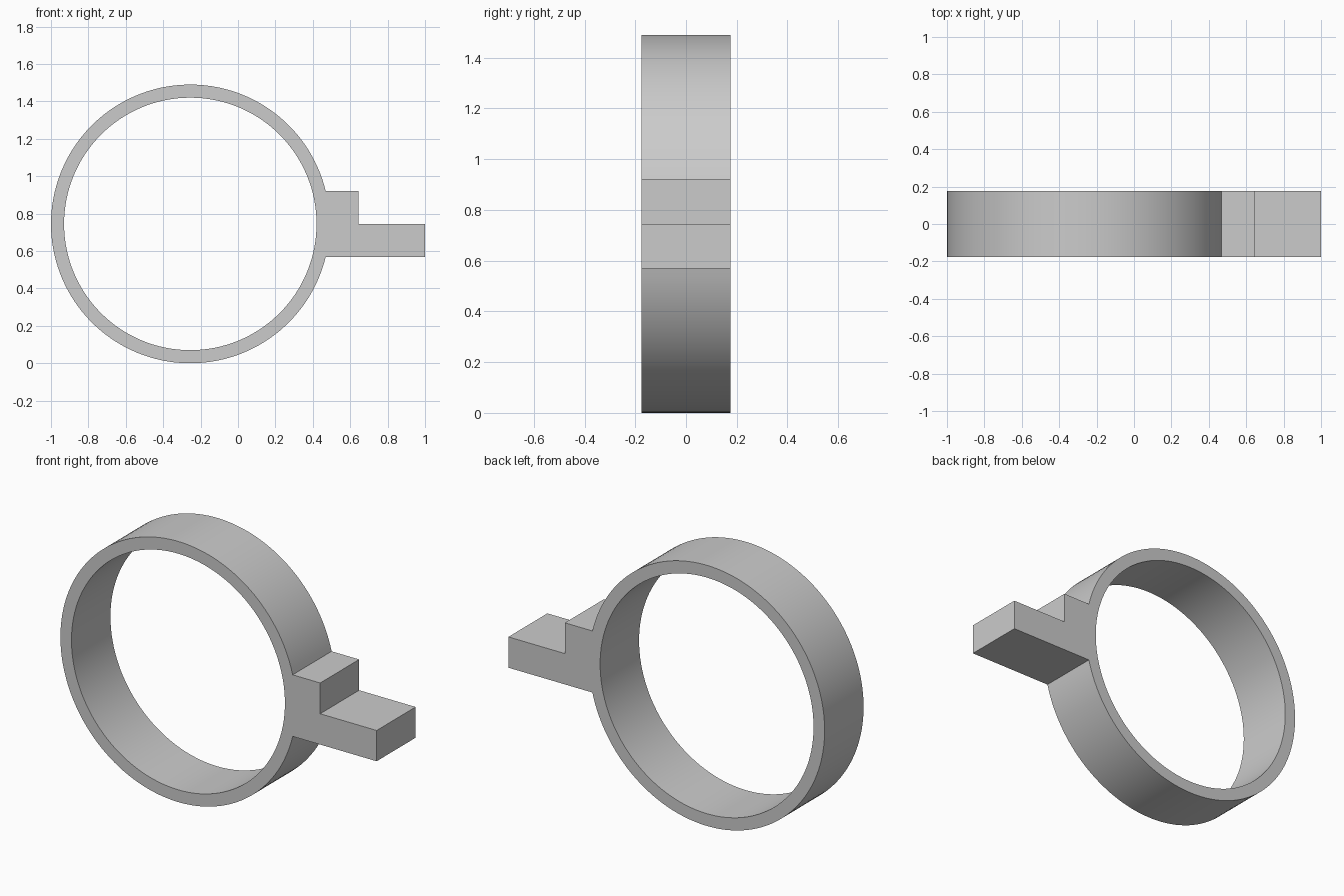
import bpy, bmesh
from math import sin, cos, asin, pi

cube = bpy.data.objects.get("Cube")
if cube:
    bpy.data.objects.remove(cube, do_unlink=True)

CX, CZ = -0.255, 0.745          # ring centre
R_OUT, R_IN = 0.745, 0.675
HALF_W = 0.176                  # half the band width, also half the block height
SEG = 128


def arc(radius, start, end, count):
    """Points along an arc in the XZ plane."""
    return [(CX + radius * cos(start + (end - start) * i / count),
             CZ + radius * sin(start + (end - start) * i / count))
            for i in range(count + 1)]


def add_loop(bm, points):
    verts = [bm.verts.new((x, -HALF_W, z)) for x, z in points]
    return [bm.edges.new((v, verts[i - 1])) for i, v in enumerate(verts)]


# Ring outline running into the stepped tab
a = asin(HALF_W / R_OUT)
step = [(1, CZ - HALF_W), (1, CZ), (0.643, CZ), (0.643, CZ + HALF_W)]
outer = arc(R_OUT, a, 2 * pi - a, SEG) + step
inner = arc(R_IN, 0, 2 * pi, SEG)[:-1]

# Fill between the outlines and extrude to the full width
bm = bmesh.new()
edges = add_loop(bm, outer) + add_loop(bm, inner)
bmesh.ops.triangle_fill(bm, edges=edges, use_beauty=True)
solid = bmesh.ops.extrude_face_region(bm, geom=bm.faces[:], use_keep_orig=True)
moved = [v for v in solid["geom"] if isinstance(v, bmesh.types.BMVert)]
bmesh.ops.translate(bm, verts=moved, vec=(0, 2 * HALF_W, 0))
bmesh.ops.recalc_face_normals(bm, faces=bm.faces[:])

mesh = bpy.data.meshes.new("ring_with_tab")
bm.to_mesh(mesh)
bm.free()
ring = bpy.data.objects.new("ring_with_tab", mesh)
bpy.context.collection.objects.link(ring)

# Plain grey
grey = bpy.data.materials.new("grey")
grey.use_nodes = True
colour = (0.6, 0.6, 0.6, 1)
grey.diffuse_color = colour
grey.node_tree.nodes["Principled BSDF"].inputs["Base Color"].default_value = colour
mesh.materials.append(grey)

# Smooth curved walls, crisp edges
bpy.ops.object.select_all(action="DESELECT")
ring.select_set(True)
bpy.context.view_layer.objects.active = ring
bpy.ops.object.shade_smooth_by_angle(angle=pi / 6)
